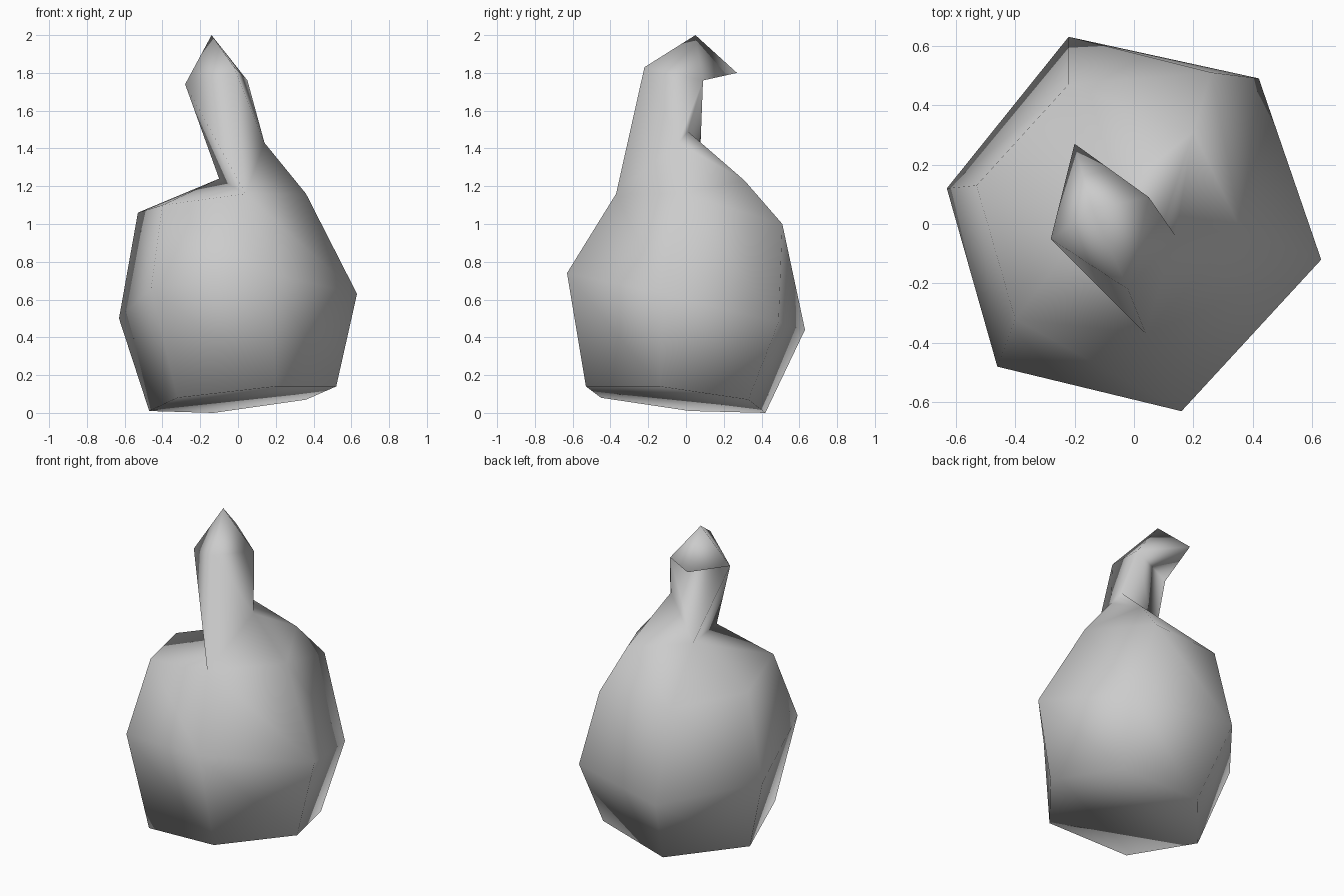
import bpy
import bmesh

default_cube = bpy.data.objects.get("Cube")
if default_cube:
    bpy.data.objects.remove(default_cube, do_unlink=True)


def make_material(name, colour):
    material = bpy.data.materials.new(name)
    material.use_nodes = True
    material.diffuse_color = colour
    shader = next(n for n in material.node_tree.nodes if n.type == "BSDF_PRINCIPLED")
    shader.inputs["Base Color"].default_value = colour
    shader.inputs["Roughness"].default_value = 0.6
    return material


def add_ring(bm, points):
    return [bm.verts.new(point) for point in points]


def bridge(bm, lower, upper):
    """Join two equal rings with a closed band of quads."""
    count = len(lower)
    for i in range(count):
        j = (i + 1) % count
        bm.faces.new((lower[i], lower[j], upper[j], upper[i]))


bm = bmesh.new()

# Six-sided body: tilted base, belly and shoulder rings
base = add_ring(bm, [(-.13, .42, 0), (.36, .33, .07), (.52, -.14, .14),
                     (.2, -.53, .14), (-.32, -.45, .08), (-.47, .02, .01)])
belly = add_ring(bm, [(-.22, .63, .44), (.42, .49, .48), (.63, -.12, .63),
                      (.16, -.63, .74), (-.46, -.48, .66), (-.63, .12, .5)])
shoulder = add_ring(bm, [(-.22, .47, 1), (.26, .51, 1), (.36, -.02, 1.16),
                         (.04, -.37, 1.16), (-.4, -.32, 1.1), (-.53, .13, 1.06)])
bm.faces.new(base)
bridge(bm, base, belly)
bridge(bm, belly, shoulder)
back_left, back_right, side_right, neck_front, front_left, side_left = shoulder

# Ridge behind the neck and the points where the neck meets the body
ridge = bm.verts.new((.2, .31, 1.23))
neck_left = bm.verts.new((-.1, .07, 1.24))
neck_right = bm.verts.new((.14, -.04, 1.43))
neck_back = bm.verts.new((.1, .01, 1.49))

# Four-cornered head with a pointed top
head_left, head_back, head_right, head_front = head = add_ring(
    bm, [(-.28, -.05, 1.74), (-.2, .27, 1.8), (.05, .09, 1.76), (-.02, -.22, 1.83)])
tip = bm.verts.new((-.14, .05, 2))

top_faces = [
    # sloping top of the body
    (side_left, front_left, neck_left),
    (front_left, neck_front, neck_left),
    (side_left, neck_left, back_left),
    (back_left, neck_left, ridge),
    (back_left, ridge, back_right),
    (back_right, ridge, side_right),
    (side_right, ridge, neck_right),
    (side_right, neck_right, neck_front),
    (neck_right, ridge, neck_back),
    (neck_back, ridge, neck_left),
    # leaning three-sided neck
    (neck_front, neck_right, head_front),
    (neck_right, head_right, head_front),
    (neck_right, neck_back, head_right),
    (neck_back, neck_left, head_right),
    (neck_left, head_left, head_right),
    (neck_left, neck_front, head_left),
    (neck_front, head_front, head_left),
    # underside of the head
    (head_left, head_back, head_right),
]
for corners in top_faces:
    bm.faces.new(corners)
for i, corner in enumerate(head):
    bm.faces.new((corner, head[(i + 1) % len(head)], tip))

bmesh.ops.recalc_face_normals(bm, faces=bm.faces)
for face in bm.faces:
    face.smooth = True

mesh = bpy.data.meshes.new("body_with_neck")
bm.to_mesh(mesh)
bm.free()
mesh.materials.append(make_material("plain grey", (0.6, 0.6, 0.6, 1)))
body = bpy.data.objects.new("body_with_neck", mesh)
bpy.context.collection.objects.link(body)
